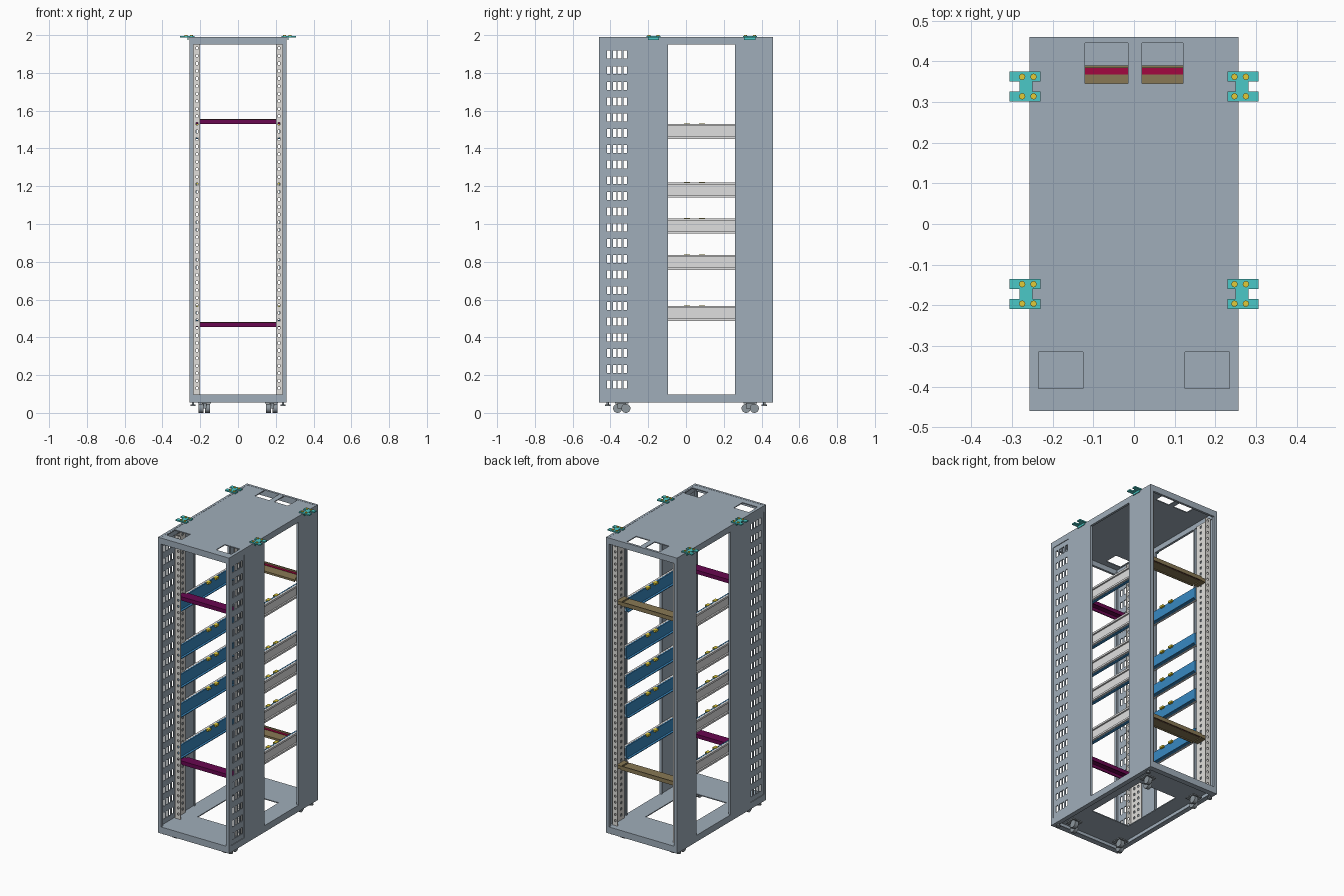
import bpy, bmesh
from math import pi
from mathutils import Matrix

if "Cube" in bpy.data.objects:
    bpy.data.objects.remove(bpy.data.objects["Cube"])


def material(name, r, g, b):
    m = bpy.data.materials.new(name)
    m.use_nodes = True
    m.diffuse_color = (r, g, b, 1)
    m.node_tree.nodes["Principled BSDF"].inputs["Base Color"].default_value = (r, g, b, 1)
    return m


STEEL = material("blue grey steel", .35, .42, .49)
POST = material("pale zinc", .75, .74, .71)
RAIL = material("light grey", .74, .74, .74)
BLUE = material("blue", .04, .25, .54)
PURPLE = material("dark purple", .14, .002, .08)
RED = material("crimson", .36, .002, .05)
TAN = material("tan", .25, .19, .09)
TEAL = material("teal", .07, .58, .57)
YELLOW = material("yellow", .75, .60, .04)
DARK = material("caster grey", .27, .31, .34)


def finish(name, bm, mat):
    me = bpy.data.meshes.new(name)
    bm.to_mesh(me)
    bm.free()
    me.materials.append(mat)
    ob = bpy.data.objects.new(name, me)
    bpy.context.collection.objects.link(ob)
    return ob


def boxes(name, mat, spans):
    """One object made of boxes, each given as x, y and z ranges."""
    bm = bmesh.new()
    for span in spans:
        size = [abs(b - a) for a, b in span]
        mid = [(a + b) / 2 for a, b in span]
        bmesh.ops.create_cube(bm, size=1, matrix=Matrix.Translation(mid) @ Matrix.Diagonal((*size, 1)))
    return finish(name, bm, mat)


def cylinders(name, mat, items, axis="Z", sides=20):
    """One object made of cylinders, each given as centre, radius, length."""
    bm = bmesh.new()
    turn = Matrix.Rotation(pi / 2, 4, "Y") if axis == "X" else Matrix()
    for centre, r, length in items:
        bmesh.ops.create_cone(bm, cap_ends=True, segments=sides, radius1=r, radius2=r, depth=length,
                              matrix=Matrix.Translation(centre) @ turn)
    ob = finish(name, bm, mat)
    for p in ob.data.polygons:
        p.use_smooth = len(p.vertices) == 4
    return ob


def punched_sheet(name, mat, us, vs, is_hole, place, thick=.006):
    """Sheet metal on a grid of u and v lines, without the cells that are holes."""
    us, vs = sorted(us), sorted(vs)
    bm = bmesh.new()
    grid = [[bm.verts.new(place(u, v)) for v in vs] for u in us]
    for i in range(len(us) - 1):
        for j in range(len(vs) - 1):
            if not is_hole((us[i] + us[i + 1]) / 2, (vs[j] + vs[j + 1]) / 2):
                bm.faces.new((grid[i][j], grid[i + 1][j], grid[i + 1][j + 1], grid[i][j + 1]))
    bmesh.ops.delete(bm, geom=[v for v in bm.verts if not v.link_faces], context="VERTS")
    ob = finish(name, bm, mat)
    mod = ob.modifiers.new("thickness", "SOLIDIFY")
    mod.thickness, mod.offset = thick, 0
    return ob


def slots(centres, half):
    return [c + s * half for c in centres for s in (-1, 1)]


def near(value, centres, half):
    return any(abs(value - c) < half for c in centres)


W, D = .257, .46
LOW, TOP = .055, 1.99

# Roof and floor sheets with cable openings
roof_holes = [(-.12, -.015, .345, .445), (.02, .12, .345, .445),
              (-.235, -.125, -.405, -.315), (.125, .235, -.405, -.315)]
floor_holes = [(-.14, .14, -.22, .22)]
for name, z, holes in (("roof", TOP - .004, roof_holes), ("floor", .095, floor_holes)):
    punched_sheet(name, STEEL,
                  {-W, W, *[h[0] for h in holes], *[h[1] for h in holes]},
                  {-D, D, *[h[2] for h in holes], *[h[3] for h in holes]},
                  lambda u, v: any(a < u < b and c < v < d for a, b, c, d in holes),
                  lambda u, v: (u, v, z))

# Skirts around the roof and floor
for name, z in (("roof_skirt", (1.95, TOP)), ("floor_skirt", (LOW, .098))):
    boxes(name, STEEL, [((-W, W), (s * D, s * (D - .015)), z) for s in (-1, 1)] +
          [((s * W, s * (W - .015)), (-D, D), z) for s in (-1, 1)])
boxes("floor_flange", STEEL, [((-W, W), (s * D, s * (D - .035)), (LOW, LOW + .005)) for s in (-1, 1)] +
      [((s * W, s * (W - .03)), (-D, D), (LOW, LOW + .005)) for s in (-1, 1)])

rows = [.15 + .0832 * i for i in range(22)]
cols = [-.41, -.378, -.352, -.322]
post_rows = [.13 + .04 * i for i in range(46)]
rail_heights = [.527, .797, .99, 1.18, 1.49]

for side, s in (("left", 1), ("right", -1)):
    # Side walls: perforated front strip, plain strips and corner uprights
    punched_sheet(side + "_perforated_panel", STEEL, [-.455, -.30] + slots(cols, .0095),
                  [.09, 1.96] + slots(rows, .021),
                  lambda u, v: near(u, cols, .0095) and near(v, rows, .021),
                  lambda u, v: (s * .25, u, v))
    wall = (s * W, s * (W - .008))
    boxes(side + "_wall_strips", STEEL, [(wall, (-.30, -.095), (.09, 1.96)),
                                         (wall, (.26, D), (.09, 1.96))])
    boxes(side + "_uprights", STEEL, [((s * W, s * .235), (t * D, t * (D - .02)), (.06, 1.97))
                                      for t in (-1, 1)])
    boxes(side + "_inner_braces", STEEL, [((s * W, s * .242), (y, y + .008), (.098, 1.95))
                                          for y in (-.30, -.103, .26)])

    # Slotted mounting posts, an angle at the front and at the back
    for end, y0, depth in (("front", -.308, .10), ("rear", .42, -.12)):
        ys = [y0 + depth * k for k in (.3, .7)]
        punched_sheet(f"{side}_{end}_post_face", POST, [.20, .238] + slots([.217], .005),
                      [.098, 1.95] + slots(post_rows, .007),
                      lambda u, v: near(u, [.217], .005) and near(v, post_rows, .007),
                      lambda u, v: (s * u, y0, v), .004)
        punched_sheet(f"{side}_{end}_post_side", POST, [y0, y0 + depth] + slots(ys, .007),
                      [.098, 1.95] + slots(post_rows, .008),
                      lambda u, v: near(u, ys, .007) and near(v, post_rows, .008),
                      lambda u, v: (s * .236, u, v), .004)

    # Support rails: grey channel outside, blue plate inside, yellow clip on top
    outer, inner, clips = [], [], []
    for z in rail_heights:
        run = (-.29, .30)
        outer += [((s * .233, s * .229), run, (z - .04, z + .04))]
        outer += [((s * .243, s * .229), run, (z + k * .04, z + k * .028)) for k in (-1, 1)]
        inner += [((s * .228, s * .220), run, (z - .04, z + .04)),
                  ((s * .228, s * .206), run, (z - .04, z - .035))]
        clips += [((s * .206, s * .228), (y, y + .03), (z + .030, z + .042)) for y in (-.01, .07)]
    boxes(side + "_rail_channels", RAIL, outer)
    boxes(side + "_rail_plates", BLUE, inner)
    boxes(side + "_rail_clips", YELLOW, clips)

    # Roof joining brackets with bolts
    for end, y in (("front", -.172), ("rear", .338)):
        z = (1.988, 1.996)
        boxes(f"{side}_{end}_bracket", TEAL,
              [((s * .25, s * .282), (y - .037, y + .037), z)] +
              [((s * .23, s * .306), (y + k * .012, y + k * .037), z) for k in (-1, 1)] +
              [((s * .262, s * .267), (y - .03, y + .03), (1.975, 1.99))])
        cylinders(f"{side}_{end}_bracket_bolts", YELLOW,
                  [((s * x, y + k * .024, 1.995), .008, .010) for x in (.247, .275) for k in (-1, 1)],
                  sides=8)

    # Twin wheel casters and levelling feet
    for end, y in (("front", -.34), ("rear", .34)):
        x = s * .178
        cylinders(f"{side}_{end}_caster_wheels", DARK,
                  [((x - .017, y - .022, .024), .024, .026),
                   ((x + .017, y + .022, .024), .024, .026)], "X")
        boxes(f"{side}_{end}_caster_mount", DARK,
              [((x - .035, x + .035), (y - .035, y + .035), (.05, .058)),
               ((x - .012, x + .012), (y - .022, y + .022), (.022, .052))])
        foot = (s * .238, y * 1.22)
        cylinders(f"{side}_{end}_foot", DARK, [((*foot, .04), .014, .008), ((*foot, .06), .006, .04)])

# Cross beams at the front and back, reaching between the posts
for level, z in (("lower", .467), ("upper", 1.542)):
    x = (-.20, .20)
    boxes(level + "_front_beam", PURPLE,
          [(x, (-.300, -.235), (z + .006, z + .012)),
           (x, (-.300, -.294), (z - .013, z + .012)),
           (x, (-.241, -.235), (z - .013, z + .012))] +
          [((k * .20, k * .228), (-.295, -.245), (z - .012, z + .010)) for k in (-1, 1)])
    # Rear beam: low shelf, raised strip and an upright back that hides it
    boxes(level + "_rear_beam", TAN,
          [(x, (.30, .370), (z - .006, z)),
           (x, (.30, .306), (z - .013, z)),
           (x, (.384, .390), (z - .013, z + .013))] +
          [((k * .20, k * .232), (.31, .385), (z - .012, z + .010)) for k in (-1, 1)])
    boxes(level + "_rear_beam_strip", RED, [(x, (.368, .385), (z - .004, z + .003))])
